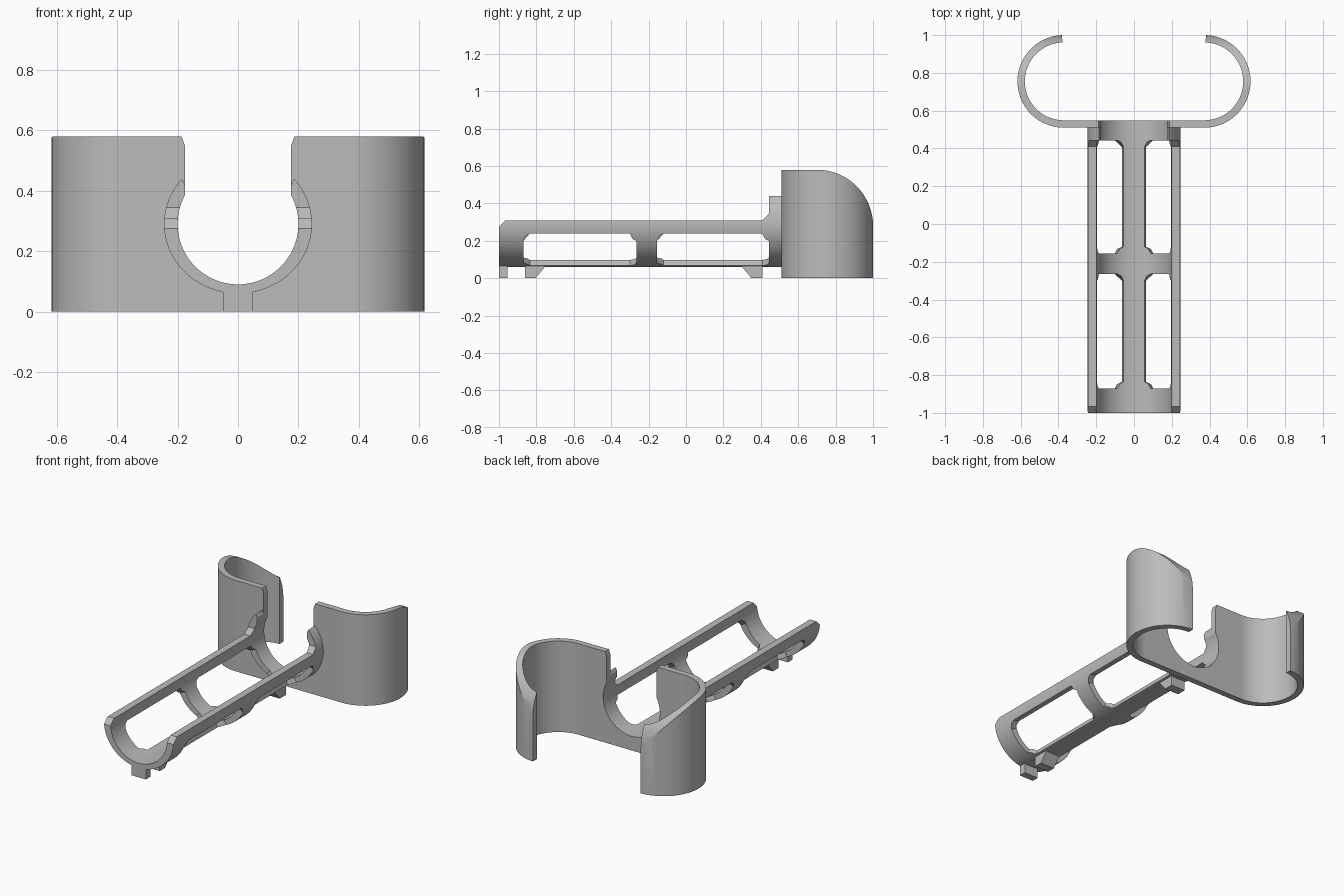
import bpy, bmesh
from math import sin, cos, tan, radians

if "Cube" in bpy.data.objects:
    bpy.data.objects.remove(bpy.data.objects["Cube"])

grey = bpy.data.materials.new("plain grey")
grey.use_nodes = True
colour = (0.5, 0.5, 0.5, 1)
grey.diffuse_color = colour
grey.node_tree.nodes["Principled BSDF"].inputs["Base Color"].default_value = colour

AXIS_Z = 0.29      # height of the cradle's long axis
BORE = 0.2         # inner radius of the cradle


def make_object(name, bm):
    bmesh.ops.recalc_face_normals(bm, faces=bm.faces[:])
    mesh = bpy.data.meshes.new(name)
    bm.to_mesh(mesh)
    bm.free()
    mesh.materials.append(grey)
    obj = bpy.data.objects.new(name, mesh)
    bpy.context.collection.objects.link(obj)
    return obj


def loft(name, first, last):
    """Closed solid between two matching loops of points."""
    bm = bmesh.new()
    a = [bm.verts.new(p) for p in first]
    b = [bm.verts.new(p) for p in last]
    bm.faces.new(a)
    bm.faces.new(b)
    for i in range(len(a)):
        j = (i + 1) % len(a)
        bm.faces.new((a[i], a[j], b[j], b[i]))
    return make_object(name, bm)


def prism(name, points, axis, start, end):
    """Extrude a 2D outline along x, y or z."""
    place = {"x": lambda p, d: (d, p[0], p[1]),
             "y": lambda p, d: (p[0], d, p[1]),
             "z": lambda p, d: (p[0], p[1], d)}[axis]
    return loft(name, [place(p, start) for p in points], [place(p, end) for p in points])


def cut(obj, cutter, operation="DIFFERENCE"):
    mod = obj.modifiers.new("cut", "BOOLEAN")
    mod.operation, mod.solver, mod.object = operation, "EXACT", cutter
    select(obj)
    bpy.ops.object.modifier_apply(modifier=mod.name)
    bpy.data.objects.remove(cutter)


def select(obj):
    bpy.ops.object.select_all(action="DESELECT")
    obj.select_set(True)
    bpy.context.view_layer.objects.active = obj


def arc(cx, cy, rx, ry, start, end, steps):
    """Arc points; the angle is measured from straight down towards +x."""
    angles = [radians(start + (end - start) * i / steps) for i in range(steps + 1)]
    return [(cx + rx * sin(t), cy - ry * cos(t)) for t in angles]


def mirrored(points):
    return points + [(-x, y) for x, y in reversed(points)]


# Cradle: open C-shaped trough, trimmed to its side outline
outer = arc(0, AXIS_Z, 0.245, 0.23, 3, 130.7, 36)
inner = arc(0, AXIS_Z, BORE, BORE, 118.4, 3, 36)
cradle = prism("cradle", mirrored(outer + [(0.176, 0.42)] + inner), "y", -1, 0.512)
side = [(-1.1, 0), (-1.1, 0.17), (-1, 0.275), (-0.965, 0.31), (0.41, 0.31),
        (0.443, 0.345), (0.443, 0.5), (0.6, 0.5), (0.6, 0)]
cut(cradle, prism("side_trim", side, "x", -0.5, 0.5), "INTERSECT")

# Windows: chamfered openings, two along each side
MID, HALF, CHAMFER = radians(47), radians(31), radians(10)


def window_loop(sign, radius, y0, y1):
    c = 0.035
    wide, narrow = tan(HALF), tan(HALF - CHAMFER)
    outline = [(-wide, y0 + c), (-narrow, y0), (narrow, y0), (wide, y0 + c),
               (wide, y1 - c), (narrow, y1), (-narrow, y1), (-wide, y1 - c)]
    return [(sign * radius * (sin(MID) + t * cos(MID)), y,
             AXIS_Z - radius * (cos(MID) - t * sin(MID))) for t, y in outline]


for sign in (-1, 1):
    for y0, y1 in ((-0.87, -0.265), (-0.155, 0.443)):
        cut(cradle, loft("window_cutter", window_loop(sign, 0.1, y0, y1),
                         window_loop(sign, 0.4, y0, y1)))

# Clip: back plate with two curled arms, rounded off towards the rear
plan = (arc(0.372, 0.755, 0.245, 0.245, 0, 178, 48)
        + arc(0.372, 0.755, 0.206, 0.206, 178, 0, 48))
clip = prism("back_clip", mirrored(plan), "z", 0, 0.58)
rounded = [(0.4, -0.1), (0.4, 0.7)] + [(0.6, 0.7), (0.6, 0.58)]
rounded = [(0.4, -0.1), (0.4, 0.58)] + arc(0.7, 0.28, 0.3, 0.3, 180, 90, 32) + [(1.0, -0.1)]
cut(clip, prism("round_trim", rounded, "x", -1, 1), "INTERSECT")

# Keyhole opening through the back plate
keyhole = arc(0, AXIS_Z, BORE, BORE, 3, 118.4, 36) + [(0.176, 0.55), (0.187, 0.58), (0.187, 0.7)]
cut(clip, prism("keyhole_cutter", mirrored(keyhole), "y", 0.4, 0.65))

# Feet under the bottom rail
TOP = 0.075
feet = {
    "front_foot": [(-1, 0), (-0.955, 0), (-0.955, TOP), (-1, TOP)],
    "middle_foot": [(-0.86, 0), (-0.805, 0), (-0.755, 0.06), (-0.755, TOP), (-0.86, TOP)],
    "rear_foot": [(0.41, 0), (0.35, 0), (0.3, 0.06), (0.3, TOP), (0.41, TOP)],
}
parts = [cradle, clip]
for name, outline in feet.items():
    parts.append(prism(name, outline, "x", -0.05, 0.05))

for part in parts:
    select(part)
    bpy.ops.object.shade_smooth_by_angle(angle=radians(25))
